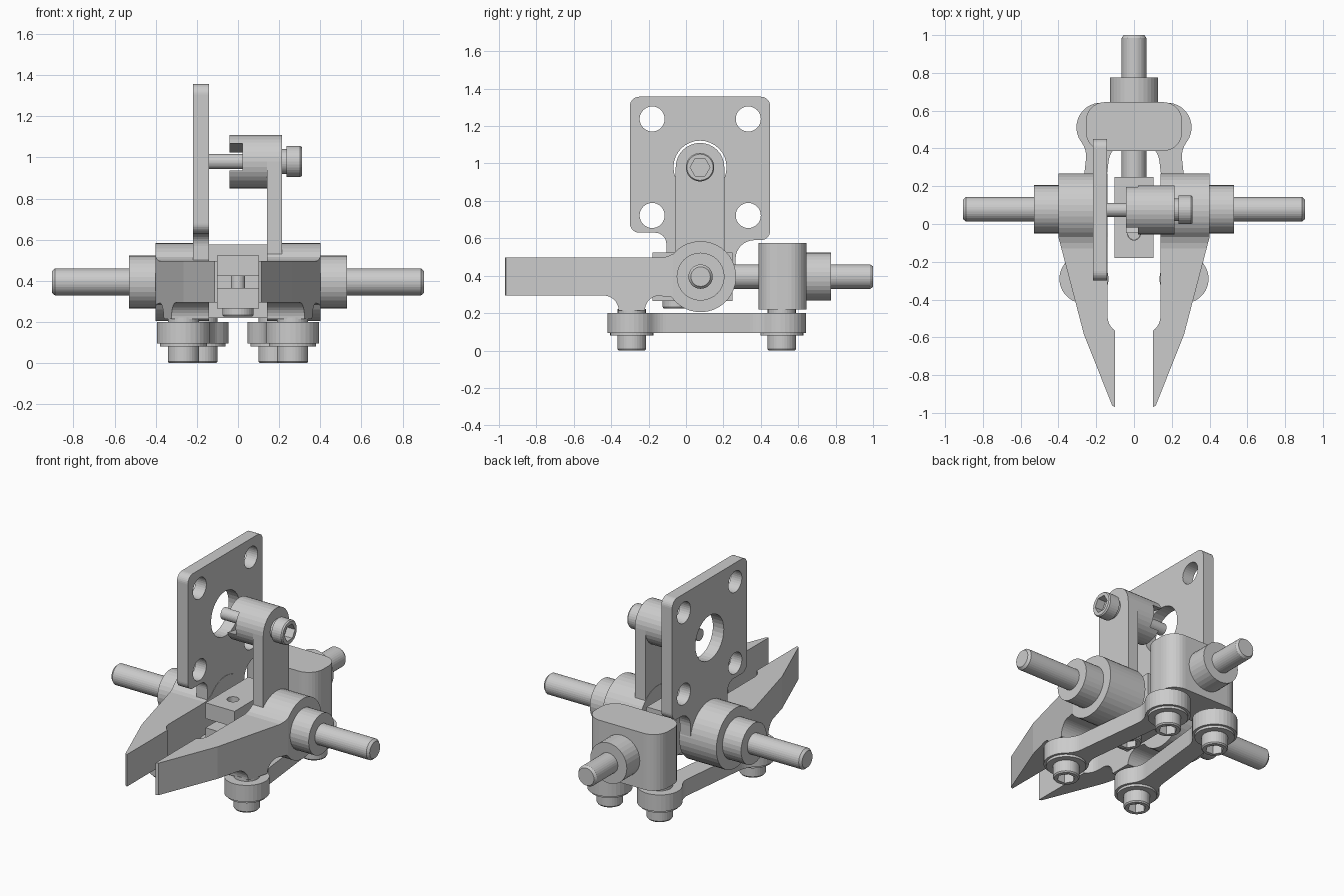
import bpy, bmesh
from math import sin, cos, radians, atan2, sqrt, degrees

if "Cube" in bpy.data.objects:
    bpy.data.objects.remove(bpy.data.objects["Cube"])

HUB = (0.078, 0.395)      # pivot shaft centre (y, z)
TOP = (0.075, 0.98)       # coupling centre (y, z)


def arc(cx, cy, r, a0, a1, n=8):
    return [(cx + r * cos(radians(a0 + (a1 - a0) * i / n)),
             cy + r * sin(radians(a0 + (a1 - a0) * i / n))) for i in range(n + 1)]


def circle(cx, cy, r, n=32):
    return arc(cx, cy, r, 0, 360, n)[:-1]


def place(axis, p, h):
    return {'X': (h, p[0], p[1]), 'Y': (p[0], h, p[1]), 'Z': (p[0], p[1], h)}[axis]


def loft(name, axis, rings, s=1):
    """Skin a stack of (height, outline) rings and cap both ends."""
    bm = bmesh.new()
    loops = [[bm.verts.new(place(axis, p, h)) for p in pts] for h, pts in rings]
    for a, b in zip(loops, loops[1:]):
        for i in range(len(a)):
            j = (i + 1) % len(a)
            bm.faces.new((a[i], a[j], b[j], b[i]))
    bm.faces.new(loops[0])
    bm.faces.new(loops[-1])
    for v in bm.verts:
        v.co.x *= s
    bmesh.ops.recalc_face_normals(bm, faces=bm.faces)
    me = bpy.data.meshes.new(name)
    bm.to_mesh(me)
    bm.free()
    ob = bpy.data.objects.new(name, me)
    bpy.context.collection.objects.link(ob)
    return ob


def prism(name, axis, pts, lo, hi, s=1):
    return loft(name, axis, [(lo, pts), (hi, pts)], s)


def turned(name, axis, c, steps, s=1, n=32):
    return loft(name, axis, [(h, circle(c[0], c[1], r, n)) for h, r in steps], s)


def combine(ob, tool, op='DIFFERENCE'):
    m = ob.modifiers.new('cut', 'BOOLEAN')
    m.operation, m.object, m.solver = op, tool, 'EXACT'
    bpy.context.view_layer.objects.active = ob
    bpy.ops.object.modifier_apply(modifier=m.name)
    bpy.data.objects.remove(tool)


def rect(x0, y0, x1, y1):
    return [(x0, y0), (x1, y0), (x1, y1), (x0, y1)]


def rounded(x0, y0, x1, y1, r):
    return (arc(x1 - r, y0 + r, r, -90, 0) + arc(x1 - r, y1 - r, r, 0, 90)
            + arc(x0 + r, y1 - r, r, 90, 180) + arc(x0 + r, y0 + r, r, 180, 270))


def socket_head(name, axis, c, base, top, r=0.076):
    """Cap screw head whose hex socket opens at `top`."""
    d = 1 if top > base else -1
    ob = turned(name, axis, c, [(base, r), (top - d * 0.008, r), (top, r - 0.006)])
    combine(ob, prism('hex_cutter', axis, circle(c[0], c[1], 0.053, 6),
                      top - d * 0.055, top + d * 0.05))


def link_outline(a, b, R=0.13, w=0.06, f=0.13):
    """Bar with round eyes at a and b, filleted into a narrower web."""
    L = sqrt((b[0] - a[0]) ** 2 + (b[1] - a[1]) ** 2)
    c = sqrt((R + f) ** 2 - (w + f) ** 2)
    phi = degrees(atan2(w + f, c))
    end = (arc(c, -w - f, f, 90, 180 - phi, 6) + arc(0, 0, R, -phi, -360 + phi, 24)
           + arc(c, w + f, f, 180 + phi, 270, 6))
    pts = end + [(L - x, -y) for x, y in end]
    ux, uy = (b[0] - a[0]) / L, (b[1] - a[1]) / L
    return [(a[0] + ux * x - uy * y, a[1] + uy * x + ux * y) for x, y in pts]


# Jaw outlines: side view (y, z) and plan view (x, y)
jaw_side = ([(-1.1, 0.294)] + arc(-0.44, 0.214, 0.08, 90, 0) + arc(-0.14, 0.214, 0.08, 180, 100)
            + arc(*HUB, 0.19, 215, 500, 30) + [(-0.1, 0.503), (-0.13, 0.497), (-1.1, 0.497)])
jaw_plan = ([(0.14, 0.3)] + arc(0.05, -0.49, 0.09, 0, -90)
            + [(0.04, -0.58), (0.04, -0.77), (0.055, -0.8), (0.068, -0.83), (0.068, -0.87),
               (0.055, -0.9), (0.04, -0.93), (0.027, -1), (0.115, -0.962), (0.265, -0.585),
               (0.4, -0.07), (0.4, 0.3)])
front_pin, rear_pin = (0.265, -0.29), (0.175, 0.512)

for s, side in ((1, 'right'), (-1, 'left')):
    # Jaw with its hub
    jaw = prism('jaw_' + side, 'X', jaw_side, 0.1, 0.5, s)
    combine(jaw, prism('plan_cutter', 'Z', jaw_plan, 0, 1, s), 'INTERSECT')
    # Collar and pivot shaft
    turned('pivot_shaft_' + side, 'X', HUB,
           [(0.4, 0.128), (0.53, 0.128), (0.53, 0.065), (0.89, 0.065), (0.905, 0.052)], s)
    # Link under the jaw
    link = link_outline(front_pin, rear_pin)
    prism('link_' + side, 'Z', link, 0.095, 0.2, s)
    for pin, where in ((front_pin, 'front'), (rear_pin, 'rear')):
        c = (pin[0] * s, pin[1])
        turned(f'washer_{where}_{side}', 'Z', c, [(0.08, 0.115), (0.095, 0.115)])
        turned(f'spacer_{where}_{side}', 'Z', c, [(0.2, 0.075), (0.222, 0.075)])
        socket_head(f'link_screw_{where}_{side}', 'Z', c, 0.08, 0.0)

# Mounting plate rising from the left jaw
plate_pts = ([(-0.105, 0.4), (0.265, 0.4)] + arc(0.365, 0.49, 0.1, 180, 90)
             + arc(0.4, 0.64, 0.05, -90, 0) + arc(0.4, 1.307, 0.05, 0, 90)
             + arc(-0.25, 1.307, 0.05, 90, 180) + arc(-0.25, 0.68, 0.05, 180, 270)
             + arc(-0.165, 0.57, 0.06, 90, 0))
plate = prism('mount_plate', 'X', plate_pts, -0.218, -0.142)
holes = [(y, z, 0.067) for y in (-0.181, 0.333) for z in (0.722, 1.238)] + [(*TOP, 0.142)]
for y, z, r in holes:
    combine(plate, turned('hole_cutter', 'X', (y, z), [(-0.4, r), (0, r)]))

# Upright arm on the right jaw with slotted coupling
prism('arm', 'X', [(TOP[0] - 0.13, 0.42), (TOP[0] + 0.13, 0.42)]
      + arc(*TOP, 0.13, 0, 180, 16), 0.142, 0.215)
coupling = turned('coupling', 'X', TOP, [(-0.042, 0.13), (0.213, 0.13)])
t = radians(-11.5)
slot = [(TOP[0] + y * cos(t) - z * sin(t), TOP[1] + y * sin(t) + z * cos(t))
        for y, z in rect(-0.25, -0.068, 0.25, 0.068)]
combine(coupling, prism('slot_cutter', 'X', slot, -0.2, 0.022))
turned('coupling_rod', 'X', TOP, [(-0.15, 0.037), (0.03, 0.037)])
turned('coupling_washer', 'X', TOP, [(0.21, 0.06), (0.237, 0.06)])
socket_head('coupling_screw', 'X', TOP, 0.235, 0.31)

# Rear crosshead, collar and push rod
prism('crosshead', 'Z', rounded(-0.255, 0.387, 0.255, 0.645, 0.1), 0.22, 0.576)
turned('rear_rod', 'Y', (0, 0.395),
       [(0.645, 0.128), (0.775, 0.128), (0.775, 0.065), (0.985, 0.065), (1.0, 0.055)])
turned('inner_rod', 'Y', (0, 0.395), [(0.24, 0.065), (0.4, 0.065)])

# Slotted clamp block between the jaws, with its screw
block = prism('clamp_block', 'Z', rect(-0.102, -0.18, 0.102, 0.248), 0.265, 0.523)
combine(block, prism('slot_cutter', 'X', rect(-0.4, 0.365, 0.1, 0.423), -0.3, 0.3))
combine(block, turned('bore_cutter', 'Z', (0, -0.05), [(0.4, 0.035), (0.7, 0.035)]))
turned('clamp_screw_shank', 'Z', (0, -0.05), [(0.26, 0.034), (0.46, 0.034)])
socket_head('clamp_screw', 'Z', (0, -0.05), 0.3, 0.226)
